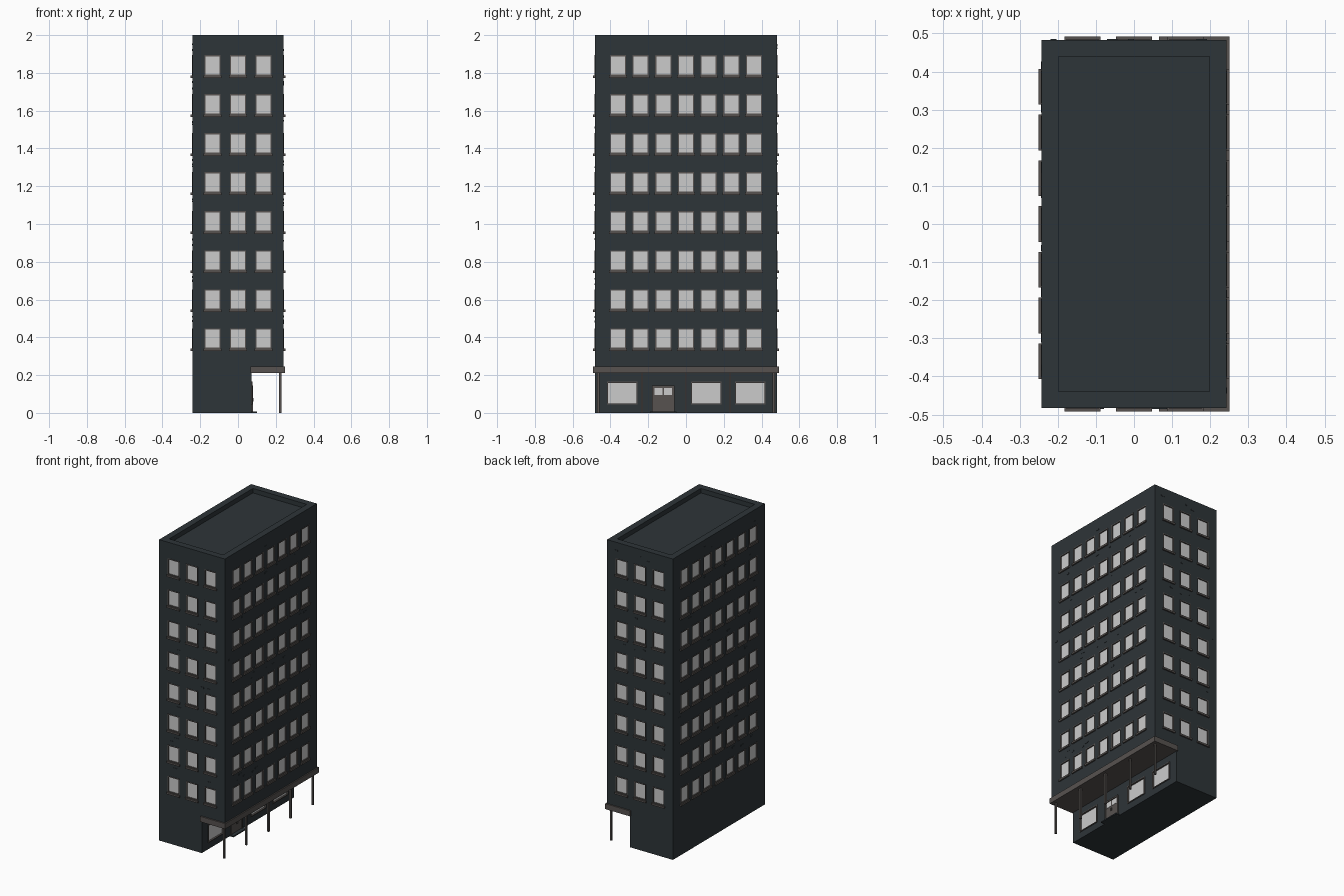
import bpy, bmesh, random
from math import radians
from mathutils import Matrix, Vector

if "Cube" in bpy.data.objects:
    bpy.data.objects.remove(bpy.data.objects["Cube"])

random.seed(4)
HX, HY, H = 0.242, 0.483, 2.0      # tower half sizes and height
SHOP_X, OVER_Z = 0.072, 0.225      # set-back shop wall and overhang height


def material(name, color):
    m = bpy.data.materials.new(name)
    m.diffuse_color = (*color, 1)
    m.use_nodes = True
    m.node_tree.nodes["Principled BSDF"].inputs["Base Color"].default_value = m.diffuse_color
    return m


WALL = material("dark_wall", (0.027, 0.035, 0.04))
TRIM = material("trim", (0.095, 0.085, 0.08))
GLASS = material("glass", (0.6, 0.6, 0.6))


def box(bm, lo, hi, frame=Matrix()):
    lo, hi = Vector(lo), Vector(hi)
    m = frame @ Matrix.Translation((lo + hi) / 2) @ Matrix.Diagonal((*(hi - lo), 1))
    bmesh.ops.create_cube(bm, size=1, matrix=m)


def finish(bm, name, mat=None):
    bmesh.ops.recalc_face_normals(bm, faces=bm.faces)
    me = bpy.data.meshes.new(name)
    bm.to_mesh(me)
    bm.free()
    ob = bpy.data.objects.new(name, me)
    bpy.context.collection.objects.link(ob)
    if mat:
        me.materials.append(mat)
    return ob


def side(angle, dist):
    # local x runs along the wall, local -y points outwards from it
    return Matrix.Rotation(radians(angle), 4, 'Z') @ Matrix.Translation((0, -dist, 0))


cut, frames, sills, panes = (bmesh.new() for _ in range(4))


def window(frame, u0, u1, z0, z1, depth=0.012, rim=0.005, out=0.0015):
    box(cut, (u0, -0.02, z0), (u1, depth, z1), frame)
    box(panes, (u0, depth - 0.006, z0), (u1, depth + 0.002, z1), frame)
    for a, b in ((u0 - 0.001, u0 + rim), (u1 - rim, u1 + 0.001)):
        box(frames, (a, -out, z0), (b, depth, z1), frame)
    for a, b in ((z0 - 0.001, z0 + rim), (z1 - rim, z1 + 0.001)):
        box(frames, (u0, -out, a), (u1, depth, b), frame)


# tower windows and sills on all four sides
SIDES = [(side(0, HY), 3, 0.135, HX), (side(180, HY), 3, 0.135, HX),
         (side(90, HX), 7, 0.12, HY), (side(270, HX), 7, 0.12, HY)]
for frame, count, pitch, half in SIDES:
    for row in range(8):
        z = 0.34 + row * 0.2065
        for i in range(count):
            u = (i - (count - 1) / 2) * pitch
            window(frame, u - 0.042, u + 0.042, z, z + 0.107)
            box(sills, (u - 0.047, -0.009, z - 0.012), (u + 0.047, 0.002, z), frame)

# shop windows under the overhang
shop = side(90, SHOP_X)
for u0, u1 in ((-0.418, -0.257), (0.028, 0.188), (0.26, 0.42)):
    window(shop, u0, u1, 0.045, 0.164, out=0.005)

# tower body: stepped profile extruded along y
bm = bmesh.new()
profile = [(-HX, 0), (SHOP_X, 0), (SHOP_X, OVER_Z), (HX, OVER_Z), (HX, H), (-HX, H)]
face = bm.faces.new([bm.verts.new((x, -HY, z)) for x, z in profile])
ext = bmesh.ops.extrude_face_region(bm, geom=[face])
bmesh.ops.translate(bm, vec=(0, 2 * HY, 0),
                    verts=[v for v in ext["geom"] if isinstance(v, bmesh.types.BMVert)])
body = finish(bm, "tower_body", WALL)

# sunken roof inside the parapet
box(cut, (-HX + 0.044, -HY + 0.044, H - 0.03), (HX - 0.044, HY - 0.044, H + 0.1))
cutter = finish(cut, "opening_cutter", WALL)
cutter.hide_render = True
cutter.display_type = 'WIRE'
mod = body.modifiers.new("openings", 'BOOLEAN')
mod.operation, mod.solver, mod.object = 'DIFFERENCE', 'EXACT', cutter
bpy.context.view_layer.objects.active = body
bpy.ops.object.modifier_apply(modifier=mod.name)
bpy.data.objects.remove(cutter)

finish(frames, "window_frames", TRIM)
finish(sills, "window_sills", TRIM)

# double door with two glazed leaves and a step
bm = bmesh.new()
box(bm, (-0.17, -0.003, 0.008), (-0.07, 0.002, 0.135), shop)
for u in (-0.18, -0.07):
    box(bm, (u, -0.008, 0), (u + 0.01, 0.002, 0.145), shop)
box(bm, (-0.18, -0.008, 0.135), (-0.06, 0.002, 0.145), shop)
for u in (-0.169, -0.119):
    box(bm, (u, -0.005, 0.01), (u + 0.048, 0, 0.092), shop)
    box(panes, (u + 0.003, -0.004, 0.096), (u + 0.045, 0, 0.132), shop)
for u in (-0.127, -0.116):
    box(bm, (u, -0.009, 0.06), (u + 0.003, -0.004, 0.08), shop)
finish(bm, "double_door", TRIM)
finish(panes, "window_panes", GLASS)

bm = bmesh.new()
box(bm, (-0.19, -0.028, 0), (-0.05, 0.002, 0.008), shop)
finish(bm, "door_step", WALL)

# canopy slab and its posts
bm = bmesh.new()
box(bm, (0.066, -0.492, 0.21), (0.25, 0.492, 0.246))
finish(bm, "canopy", TRIM)
bm = bmesh.new()
for i in range(5):
    y = (i - 2) * 0.2325
    box(bm, (0.218, y - 0.006, 0), (0.23, y + 0.006, 0.212))
finish(bm, "canopy_posts", TRIM)

# a few slightly raised bricks scattered between window rows
bm = bmesh.new()
for frame, count, pitch, half in SIDES:
    for _ in range(count * 3):
        u = random.uniform(-half + 0.03, half - 0.03)
        z = 0.47 + random.randrange(8) * 0.2065 + random.uniform(0, 0.04)
        w = random.choice((0.008, 0.014))
        box(bm, (u - w, -0.002, z), (u + w, 0.002, z + 0.009), frame)
finish(bm, "raised_bricks", WALL)
